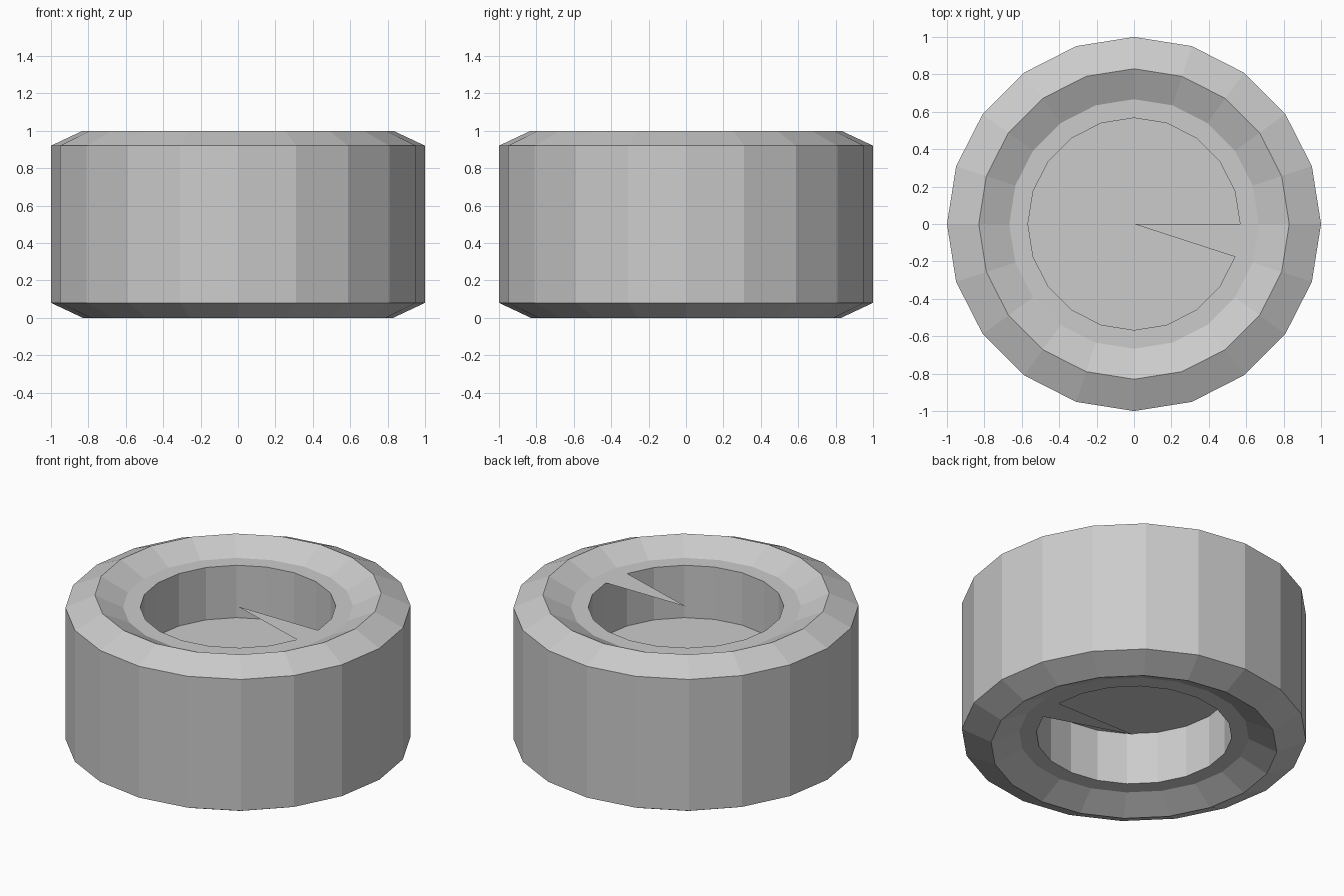
import bpy
import bmesh
from math import cos, sin, tau

SIDES = 20
BORE = 0.567          # recess radius
LIP, SHOULDER = 0.92, 0.08
DEPTH = 0.335         # recess depth

cube = bpy.data.objects.get("Cube")
if cube:
    bpy.data.objects.remove(cube, do_unlink=True)

grey = bpy.data.materials.new("plain grey")
grey.use_nodes = True
colour = (0.6, 0.6, 0.6, 1)
grey.diffuse_color = colour
grey.node_tree.nodes["Principled BSDF"].inputs["Base Color"].default_value = colour


def point(radius, z, step):
    a = tau * step / SIDES
    return (radius * cos(a), radius * sin(a), z)


def make_object(name, bm):
    mesh = bpy.data.meshes.new(name)
    bm.to_mesh(mesh)
    bm.free()
    mesh.materials.append(grey)
    obj = bpy.data.objects.new(name, mesh)
    bpy.context.collection.objects.link(obj)
    return obj


# Ring body: upper half profile from recess floor to outer wall, mirrored below
upper = [(BORE, LIP - DEPTH), (BORE, LIP), (0.667, LIP), (0.83, 1.0), (1.0, LIP)]
profile = upper + [(r, 1 - z) for r, z in reversed(upper)]
bm = bmesh.new()
rings = [[bm.verts.new(point(r, z, i)) for i in range(SIDES)] for r, z in profile]
for low, high in zip(rings, rings[1:]):
    for i in range(SIDES):
        j = (i + 1) % SIDES
        bm.faces.new((low[i], low[j], high[j], high[i]))
# Recess floors
bm.faces.new(rings[0])
bm.faces.new(rings[-1])
bmesh.ops.recalc_face_normals(bm, faces=bm.faces)
make_object("ring_body", bm)

# Thin wedge reaching from the lip to the centre, above and below
for name, z, steps in (("top_wedge", LIP, (-1, 0)), ("bottom_wedge", SHOULDER, (0, -1))):
    bm = bmesh.new()
    corners = [(0, 0, z)] + [point(BORE, z, s) for s in steps]
    bm.faces.new([bm.verts.new(c) for c in corners])
    make_object(name, bm)
